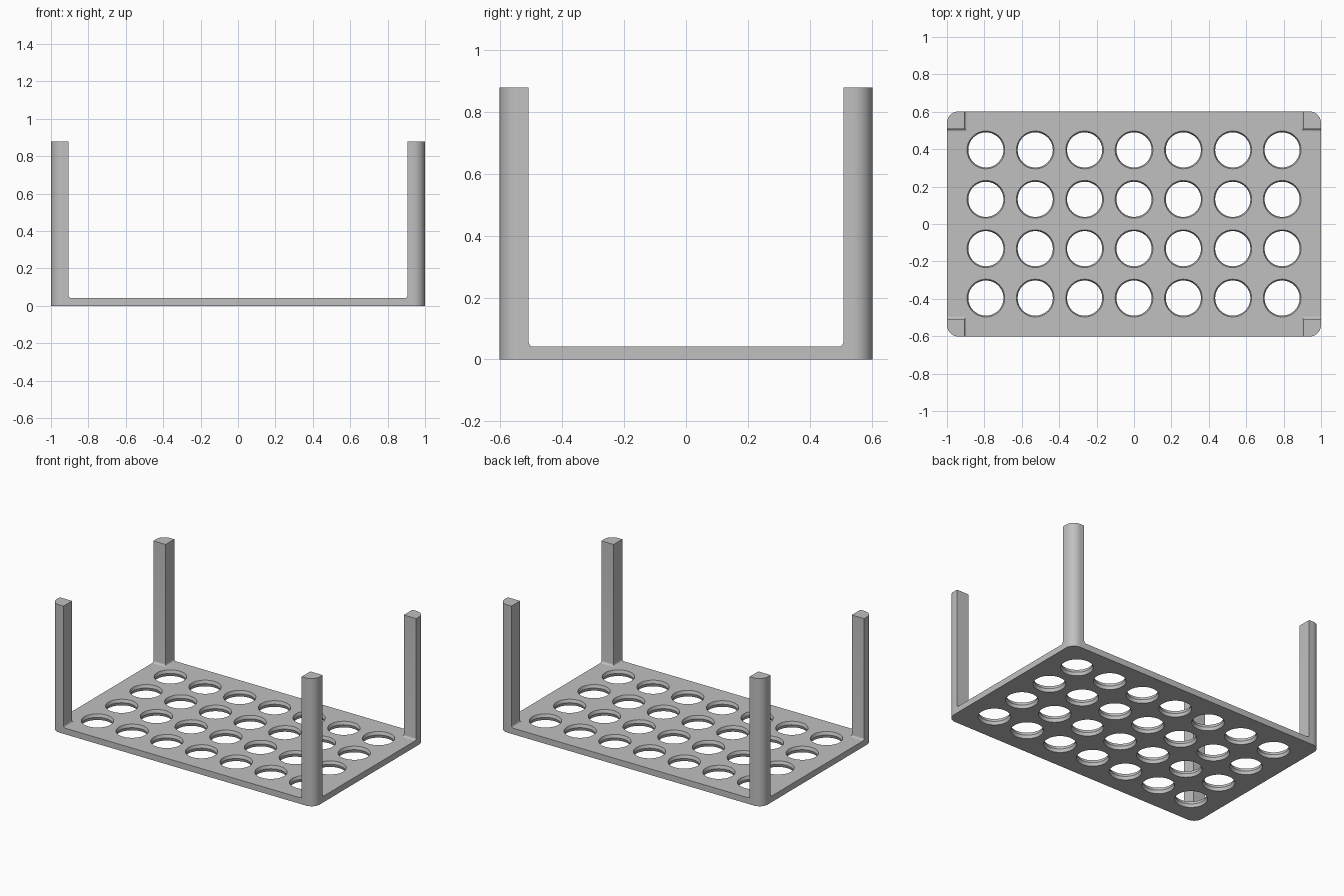
import bpy, bmesh
from math import sin, cos, pi, radians

cube = bpy.data.objects.get("Cube")
if cube:
    bpy.data.objects.remove(cube, do_unlink=True)

HX, HY = 1.0, 0.602          # half size of the tray
THICK, HEIGHT = 0.042, 0.878
CORNER, FILLET = 0.062, 0.014
LEG = 0.094
PITCH, HOLE_R, WAIST_R = 0.264, 0.101, 0.094

grey = bpy.data.materials.new("light_grey")
grey.use_nodes = True
colour = (0.53, 0.53, 0.53, 1)
grey.diffuse_color = colour
grey.node_tree.nodes["Principled BSDF"].inputs["Base Color"].default_value = colour


def loft(bm, rings, cap_bottom=True):
    """Skin a stack of closed rings of points, bottom to top."""
    loops = [[bm.verts.new(p) for p in ring] for ring in rings]
    for a, b in zip(loops, loops[1:]):
        for i in range(len(a)):
            j = (i + 1) % len(a)
            bm.faces.new((a[i], a[j], b[j], b[i]))
    bm.faces.new(loops[-1])
    if cap_bottom:
        bm.faces.new(loops[0][::-1])


def finish(name, bm):
    bmesh.ops.recalc_face_normals(bm, faces=bm.faces)
    mesh = bpy.data.meshes.new(name)
    bm.to_mesh(mesh)
    bm.free()
    mesh.materials.append(grey)
    ob = bpy.data.objects.new(name, mesh)
    bpy.context.collection.objects.link(ob)
    return ob


def smooth(ob):
    bpy.ops.object.select_all(action='DESELECT')
    ob.select_set(True)
    bpy.context.view_layer.objects.active = ob
    bpy.ops.object.shade_smooth_by_angle(angle=radians(25))


def arc(cx, cy, r, start, steps=10):
    return [(cx + r * cos(start + pi / 2 * i / steps),
             cy + r * sin(start + pi / 2 * i / steps)) for i in range(steps + 1)]


# Tray plate with rounded corners
outline = []
for k, (sx, sy) in enumerate([(1, 1), (-1, 1), (-1, -1), (1, -1)]):
    outline += arc(sx * (HX - CORNER), sy * (HY - CORNER), CORNER, k * pi / 2)
bm = bmesh.new()
loft(bm, [[(x, y, z) for x, y in outline] for z in (0, THICK)])
tray = finish("tray", bm)

# Hole cutters, slightly narrower at mid thickness
bm = bmesh.new()
flare = (HOLE_R - WAIST_R) / (THICK / 2)
for col in range(7):
    for row in range(4):
        cx, cy = (col - 3) * PITCH, (row - 1.5) * PITCH
        rings = []
        for z in (-0.01, THICK / 2, THICK + 0.01):
            r = WAIST_R + flare * abs(z - THICK / 2)
            rings.append([(cx + r * cos(2 * pi * i / 48), cy + r * sin(2 * pi * i / 48), z)
                          for i in range(48)])
        loft(bm, rings)
cutter = finish("hole_cutter", bm)
cutter.hide_render = True

mod = tray.modifiers.new("holes", 'BOOLEAN')
mod.operation, mod.solver, mod.object = 'DIFFERENCE', 'EXACT', cutter
bpy.context.view_layer.objects.active = tray
bpy.ops.object.modifier_apply(modifier="holes")
bpy.data.objects.remove(cutter, do_unlink=True)
smooth(tray)


# Corner legs: square posts, rounded outside, filleted onto the tray
def leg_ring(sx, sy, grow, z):
    ix, iy = HX - LEG - grow, HY - LEG - grow
    pts = [(ix, iy), (HX, iy)] + arc(HX - CORNER, HY - CORNER, CORNER, 0) + [(ix, HY)]
    return [(sx * x, sy * y, z) for x, y in pts]


for side, sx in (("left", 1), ("right", -1)):
    for end, sy in (("front", -1), ("back", 1)):
        bm = bmesh.new()
        rings = []
        for i in range(6):
            t = pi / 2 * i / 5
            rings.append(leg_ring(sx, sy, FILLET * (1 - sin(t)), THICK + FILLET * (1 - cos(t))))
        rings.append(leg_ring(sx, sy, 0, HEIGHT))
        loft(bm, rings, cap_bottom=False)
        smooth(finish(f"{end}_{side}_leg", bm))
